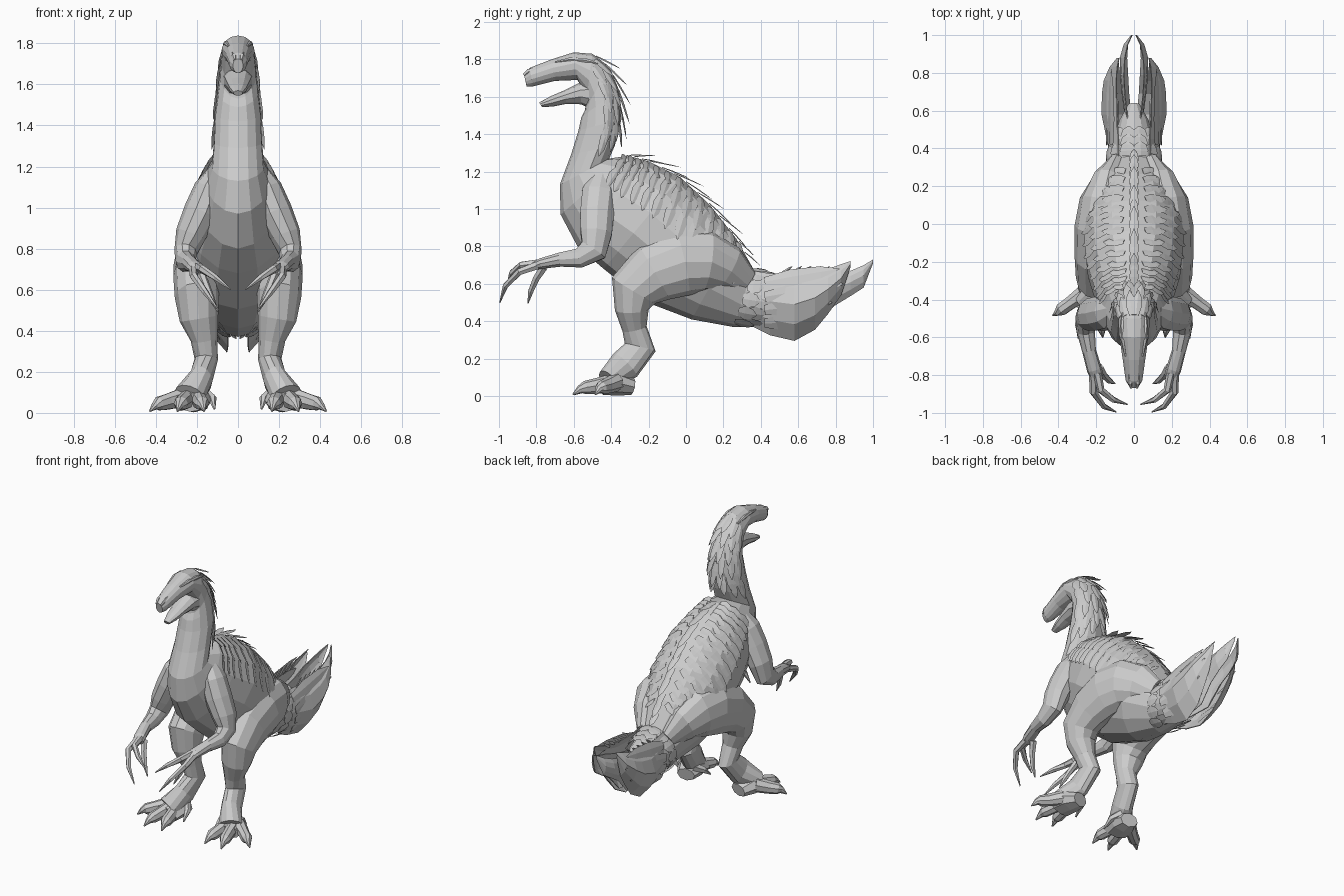
import bpy, bmesh, math
from mathutils import Vector

grey = bpy.data.materials.new("plain grey")
grey.diffuse_color = (0.6, 0.6, 0.6, 1)
X = Vector((1, 0, 0))


def make(name, bm, mirror=False, thickness=0):
    bmesh.ops.recalc_face_normals(bm, faces=bm.faces)
    me = bpy.data.meshes.new(name)
    bm.to_mesh(me)
    bm.free()
    me.materials.append(grey)
    ob = bpy.data.objects.new(name, me)
    bpy.context.collection.objects.link(ob)
    if thickness:
        ob.modifiers.new("thickness", 'SOLIDIFY').thickness = thickness
    if mirror:
        ob.modifiers.new("mirror", 'MIRROR').use_mirror_merge = False
    return ob


def loft(bm, rings):
    """Skin closed rings of points and cap both ends."""
    vs = [[bm.verts.new(p) for p in r] for r in rings]
    n = len(vs[0])
    for a, b in zip(vs, vs[1:]):
        for i in range(n):
            j = (i + 1) % n
            bm.faces.new((a[i], a[j], b[j], b[i]))
    bm.faces.new(vs[0])
    bm.faces.new(vs[-1])


def oval(r, a):
    """Centre and offset at angle a of a slightly keeled oval (upper y, z, lower y, z, half width)."""
    top, bot = Vector((0, r[0], r[1])), Vector((0, r[2], r[3]))
    keel = 1 - max(0, -math.cos(a)) * min(.18, r[4] * .8)
    return (top + bot) / 2, (top - bot) / 2 * math.cos(a) + X * r[4] * math.sin(a) * keel


def section(r, n=14):
    return [sum(oval(r, 2 * math.pi * i / n), Vector()) for i in range(n)]


def tube(bm, pts, n=8):
    """Limb through points (x, y, z, half width, half depth)."""
    c = [Vector(p[:3]) for p in pts]
    rings = []
    for i, p in enumerate(pts):
        t = (c[min(i + 1, len(c) - 1)] - c[max(i - 1, 0)]).normalized()
        u = (X - t * t.x).normalized()
        v = t.cross(u)
        rings.append([c[i] + u * p[3] * math.cos(a) + v * p[4] * math.sin(a)
                      for a in (2 * math.pi * k / n for k in range(n))])
    loft(bm, rings)


def feather(bm, base, tip, normal, width, thick=0.006):
    """Ridged leaf shape running from base to tip."""
    base, tip = Vector(base), Vector(tip)
    d = tip - base
    side = d.cross(normal).normalized()
    up = side.cross(d).normalized()
    if up.dot(normal) < 0:
        up = -up
    rings = []
    for f, w in ((0, 0.6), (0.35, 1), (0.75, 0.75), (1, 0.06)):
        p = base + d * f
        rings.append([p - side * width * w / 2, p + up * thick * w, p + side * width * w / 2])
    loft(bm, rings)


# Head, neck, torso and tail in one skin: upper y, z, lower y, z, half width
BODY = [(-.868, 1.725, -.852, 1.655, .025), (-.835, 1.755, -.82, 1.655, .045),
        (-.72, 1.80, -.70, 1.685, .062), (-.60, 1.838, -.58, 1.69, .08),
        (-.50, 1.83, -.53, 1.60, .085), (-.41, 1.76, -.54, 1.53, .09),
        (-.36, 1.64, -.56, 1.49, .10), (-.345, 1.48, -.575, 1.42, .115),
        (-.38, 1.34, -.615, 1.29, .12), (-.41, 1.27, -.675, 1.13, .13),
        (-.31, 1.285, -.67, .97, .165), (-.20, 1.255, -.58, .80, .21),
        (-.03, 1.17, -.44, .68, .26), (.13, 1.02, -.22, .505, .275),
        (.27, .84, .03, .41, .22), (.36, .68, .25, .37, .14),
        (.46, .64, .40, .37, .11), (.56, .60, .53, .40, .08), (.64, .57, .63, .48, .03)]
bm = bmesh.new()
loft(bm, [section(r) for r in BODY])
make("body", bm)


def skin(t, a):
    """Point and outward direction on the body at station t, angle a from the spine."""
    i = min(int(t), len(BODY) - 2)
    c, out = oval([p + (q - p) * (t - i) for p, q in zip(BODY[i], BODY[i + 1])], a)
    return c + out, out.normalized()


def plume(bm, t, a, dt, da, lift, width, thick=.006):
    p, n = skin(t, a)
    q, m = skin(t + dt, a + da)
    feather(bm, p + n * .002, q + m * lift, n, width, thick)


# Lower jaw, hanging open
bm = bmesh.new()
loft(bm, [section(r, 10) for r in ((-.785, 1.57, -.77, 1.545, .022), (-.72, 1.605, -.71, 1.548, .042),
                                   (-.65, 1.635, -.64, 1.562, .055), (-.57, 1.675, -.56, 1.56, .068),
                                   (-.50, 1.70, -.50, 1.53, .075))])
make("lower_jaw", bm)

# Brow ridges and nostril bumps
bm = bmesh.new()
tube(bm, [(.045, -.70, 1.785, .006, .006), (.058, -.62, 1.80, .012, .012),
          (.062, -.54, 1.795, .012, .014), (.06, -.47, 1.78, .006, .006)], 6)
tube(bm, [(.015, -.865, 1.715, .008, .012), (.02, -.84, 1.735, .014, .016), (.026, -.79, 1.755, .006, .006)], 6)
make("brow_ridge", bm, True)

# Legs: haunch, thigh, knee, shin, ankle and instep
bm = bmesh.new()
tube(bm, [(.09, .32, .60, .045, .08), (.13, .22, .68, .095, .13), (.165, .11, .72, .125, .165),
          (.19, -.02, .715, .125, .18), (.20, -.17, .66, .115, .165), (.20, -.28, .565, .108, .135),
          (.19, -.29, .46, .095, .09), (.165, -.275, .36, .066, .066), (.155, -.245, .26, .057, .085),
          (.18, -.325, .165, .058, .088), (.235, -.42, .085, .08, .06)], 12)
make("leg", bm, True)

# Foot pad, toes and toe claws
bm = bmesh.new()
tube(bm, [(.20, -.285, .05, .06, .045), (.215, -.36, .065, .09, .062), (.23, -.45, .05, .09, .045)])
for x, y, bx in ((.43, -.485, .27), (.295, -.605, .235), (.165, -.60, .20)):
    steps = ((0, .075, .045, .05), (.45, .055, .036, .042), (.72, .045, .036, .036),
             (.84, .035, .02, .022), (1, .008, .004, .004))
    tube(bm, [(bx + (x - bx) * f, -.37 + (y + .37) * f, z, rx, rz) for f, z, rx, rz in steps])
tube(bm, [(.17, -.32, .10, .03, .03), (.125, -.37, .07, .022, .022), (.115, -.43, .02, .005, .005)], 6)
make("foot", bm, True)

# Arms: shoulder, elbow, forearm and hand
bm = bmesh.new()
tube(bm, [(.10, -.45, 1.17, .05, .06), (.135, -.465, 1.09, .08, .095), (.18, -.475, .98, .085, .095),
          (.23, -.48, .87, .075, .088), (.255, -.495, .78, .056, .078), (.255, -.57, .738, .048, .055),
          (.238, -.67, .73, .037, .04), (.21, -.77, .71, .04, .03), (.195, -.81, .695, .035, .022)], 10)
make("arm", bm, True)

# Three long curved hand claws
bm = bmesh.new()
for pts in (((.215, -.79), .70, (.215, -.89), .665, (.16, -.965), .59, (.095, -.995), .50),
            ((.195, -.79), .71, (.175, -.88), .70, (.11, -.93), .66, (.035, -.955), .60),
            ((.185, -.76), .69, (.16, -.80), .63, (.13, -.83), .56, (.10, -.845), .495)):
    tube(bm, [(*pts[2 * i], pts[2 * i + 1], r, r) for i, r in enumerate((.024, .02, .016, .003))], 6)
make("hand_claw", bm, True)


def vane(bm, rows):
    """Bulging sheet from rows (y, lower x, lower z, middle x, upper x, upper z)."""
    prev = None
    for y, x0, z0, xm, x1, z1 in rows:
        row = [bm.verts.new((x, y, z0 + (z1 - z0) * f))
               for x, f in ((x0, 0), ((x0 + 2 * xm) / 3, .25), (xm, .55), ((x1 + 2 * xm) / 3, .8), (x1, 1))]
        for i in range(4 if prev else 0):
            bm.faces.new((prev[i], prev[i + 1], row[i + 1], row[i]))
        prev = row


# Tail fan: barrel-shaped outer sheets and a longer pair of inner sheets
bm = bmesh.new()
vane(bm, [(.36, .05, .37, .125, .085, .67), (.45, .05, .325, .145, .085, .655),
          (.58, .055, .295, .172, .09, .65), (.69, .06, .355, .17, .095, .665),
          (.76, .07, .44, .16, .095, .68), (.83, .08, .54, .13, .09, .705), (.88, .085, .69, .09, .08, .722)])
vane(bm, [(.50, .01, .36, .04, .03, .58), (.69, .03, .37, .065, .05, .61), (.79, .035, .48, .075, .055, .645),
          (.88, .04, .535, .075, .05, .67), (.95, .035, .58, .055, .035, .70), (1.0, .012, .71, .016, .012, .73)])
make("tail_vane", bm, True, .005)

# Overlapping feathers on the fan and around the tail root
bm = bmesh.new()
for base, tip, nz in (((.12, .42, .61), (.12, .82, .68), .4), ((.145, .42, .53), (.125, .84, .60), .1),
                      ((.14, .42, .46), (.12, .78, .50), -.2), ((.11, .42, .39), (.09, .70, .40), -.5)):
    feather(bm, base, tip, Vector((1, .1, nz)), .09)
for i in range(5):
    feather(bm, (.09, .50 + .05 * i, .645), (.09, .57 + .05 * i, .695), X, .018, .004)
for t in (15.0, 15.4, 15.8):
    for k in range(6):
        plume(bm, t, .25 + .45 * k, .75, 0, .025, .085)
make("tail_feather", bm, True)

# Spine crest
bm = bmesh.new()
for i in range(13):
    plume(bm, 9.9 + i * .38, 0, .8, 0, .05 if i % 2 else .03, .05)
make("back_crest", bm)

# Feather bands curving down the flanks
bm = bmesh.new()
for i in range(13):
    t = 9.9 + i * .35
    for k in range(3):
        plume(bm, t + .13 * k, .22 + .36 * k, .2, .46, .009, .06, .005)
make("flank_feather", bm, True)

# Shaggy mane from the crown down the nape
bm = bmesh.new()
for i in range(6):
    for k in range(3):
        plume(bm, 4.2 + i * .6, .12 + .45 * k + .12 * (i % 2), 1.25, .05, (.06, .03, .014)[k], .05)
make("neck_mane", bm, True)
